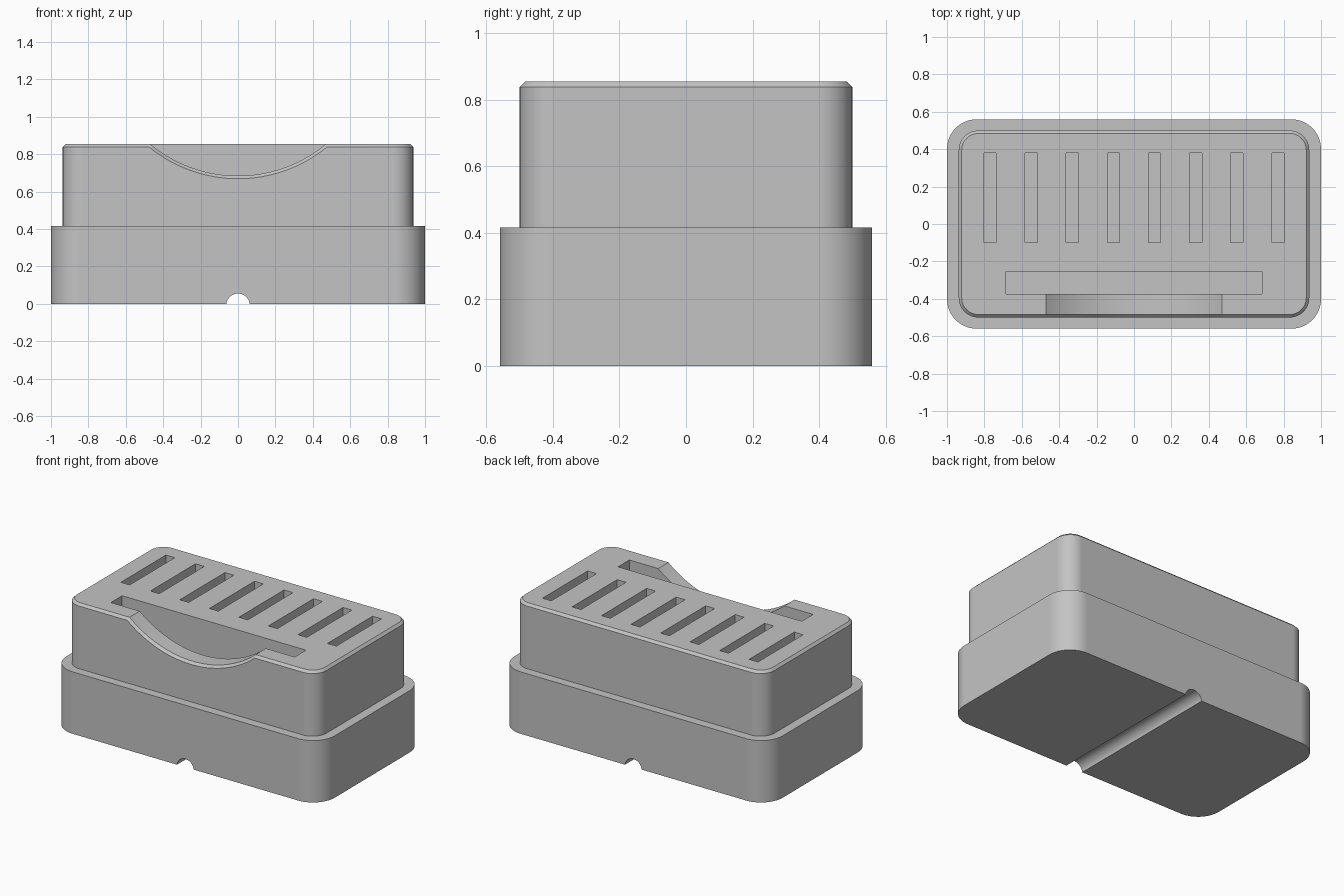
import bpy
import bmesh
from math import sin, cos, pi, radians

default = bpy.data.objects.get("Cube")
if default:
    bpy.data.objects.remove(default)

grey = bpy.data.materials.new("plain grey")
grey.use_nodes = True
grey.diffuse_color = (0.55, 0.55, 0.55, 1)
grey.node_tree.nodes["Principled BSDF"].inputs["Base Color"].default_value = grey.diffuse_color


def loft(name, rings):
    """Closed solid skinned through equal-length rings of points."""
    bm = bmesh.new()
    loops = [[bm.verts.new(p) for p in ring] for ring in rings]
    n = len(loops[0])
    for a, b in zip(loops, loops[1:]):
        for i in range(n):
            j = (i + 1) % n
            bm.faces.new((a[i], a[j], b[j], b[i]))
    bm.faces.new(loops[0])
    bm.faces.new(loops[-1])
    bmesh.ops.recalc_face_normals(bm, faces=bm.faces)
    mesh = bpy.data.meshes.new(name)
    bm.to_mesh(mesh)
    bm.free()
    mesh.materials.append(grey)
    obj = bpy.data.objects.new(name, mesh)
    bpy.context.collection.objects.link(obj)
    return obj


def rounded_ring(hx, hy, r, z, steps=14):
    ring = []
    for k, (sx, sy) in enumerate([(1, 1), (-1, 1), (-1, -1), (1, -1)]):
        for i in range(steps + 1):
            a = (k + i / steps) * pi / 2
            ring.append((sx * (hx - r) + r * cos(a), sy * (hy - r) + r * sin(a), z))
    return ring


def circle_ring(r, y, z, n):
    return [(r * cos(2 * pi * i / n), y, z + r * sin(2 * pi * i / n)) for i in range(n)]


def box(name, x0, x1, y0, y1, z0, z1):
    return loft(name, [[(x0, y0, z), (x1, y0, z), (x1, y1, z), (x0, y1, z)] for z in (z0, z1)])


def cut(obj, cutters):
    """Subtract each cutter, apply, then remove the cutters."""
    bpy.ops.object.select_all(action="DESELECT")
    bpy.context.view_layer.objects.active = obj
    obj.select_set(True)
    for c in cutters:
        c.hide_render = True
        mod = obj.modifiers.new("cut", "BOOLEAN")
        mod.operation = "DIFFERENCE"
        mod.solver = "EXACT"
        mod.object = c
        bpy.ops.object.modifier_apply(modifier=mod.name)
        bpy.data.objects.remove(c)
    bpy.ops.object.shade_smooth_by_angle(angle=radians(30))
    normals = obj.modifiers.new("flat side normals", "WEIGHTED_NORMAL")
    normals.keep_sharp = True


STEP, TOP, BEVEL = 0.417, 0.855, 0.016

# Wide base with a half-round cable groove underneath
base = loft("base", [rounded_ring(1, 0.56, 0.16, z) for z in (0, STEP)])
groove = loft("groove_cutter", [circle_ring(0.063, y, -0.008, 48) for y in (-0.7, 0.7)])
cut(base, [groove])

# Narrower upper block with a chamfered rim
upper = loft("upper_block", [
    rounded_ring(0.937, 0.5, 0.105, STEP),
    rounded_ring(0.937, 0.5, 0.105, TOP - BEVEL),
    rounded_ring(0.937 - BEVEL, 0.5 - BEVEL, 0.105 - BEVEL, TOP),
])

# Long front slot and a row of eight narrow slots
cutters = [box("long_slot_cutter", -0.685, 0.685, -0.375, -0.255, 0.5, 1)]
for i in range(8):
    x = (i - 3.5) * 0.22
    cutters.append(box("slot_cutter", x - 0.033, x + 0.033, -0.1, 0.38, 0.5, 1))

# Thumb scoop through the front wall, flared to continue the rim chamfer
R = 0.735
cutters.append(loft("scoop_cutter", [
    circle_ring(r, y, 0.685 + R, 160)
    for r, y in ((R + 0.036, -0.52), (R, -0.484), (R, -0.32))
]))
cut(upper, cutters)
